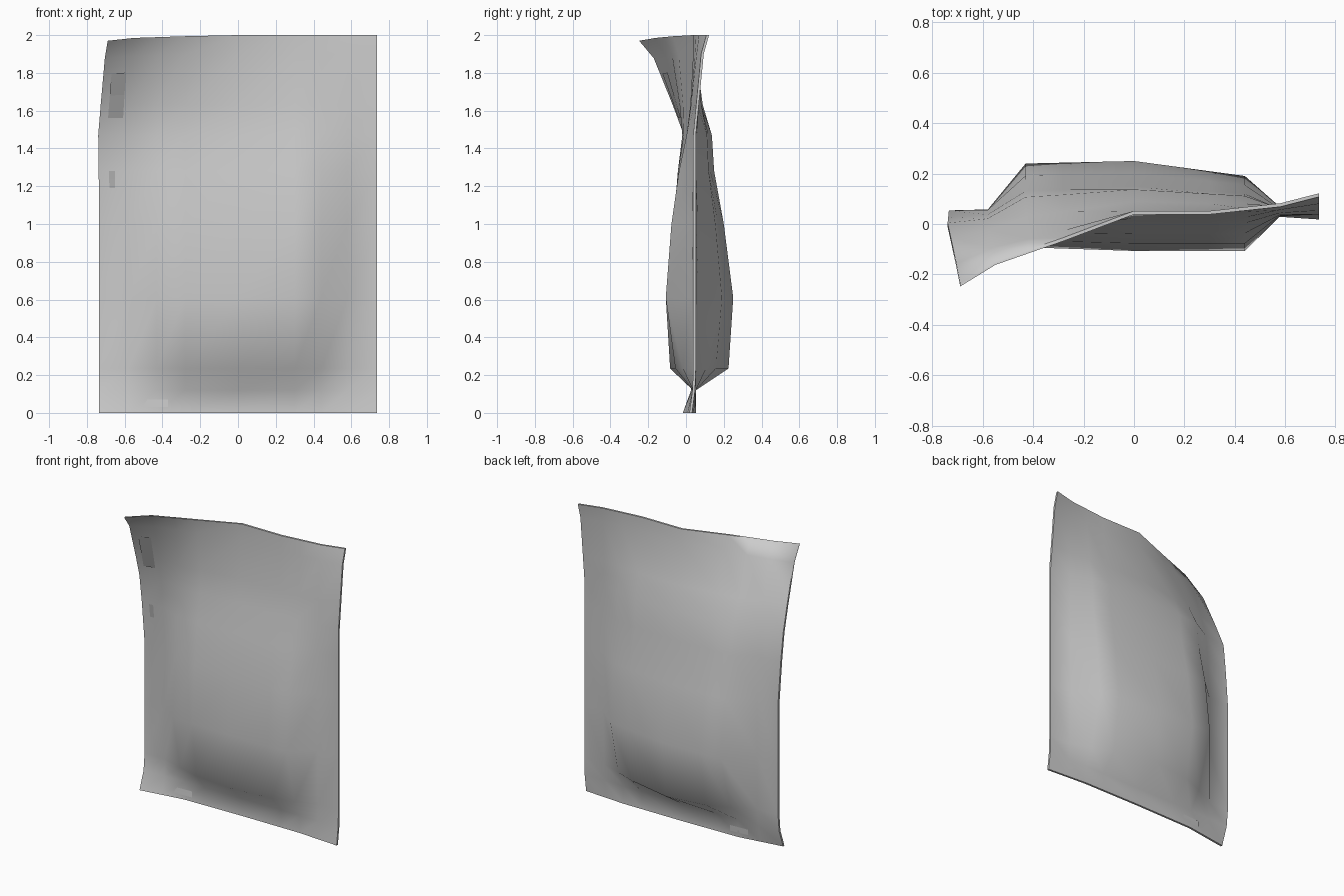
import bpy, bmesh

if "Cube" in bpy.data.objects:
    bpy.data.objects.remove(bpy.data.objects["Cube"])


def lerp(table, t):
    """Piecewise linear lookup in a list of (position, value)."""
    if t <= table[0][0]:
        return table[0][1]
    for (a, va), (b, vb) in zip(table, table[1:]):
        if t <= b:
            return va + (vb - va) * (t - a) / (b - a)
    return table[-1][1]


XS = [-0.735, -0.58, -0.43, -0.28, 0, 0.3, 0.44, 0.58, 0.735]
ZS = [0, 0.12, 0.235, 0.61, 1.0, 1.28, 1.47, 1.63, 1.9, 2.0]
SEAM_Y, RIM = 0.045, 0.007

# bulge profiles up the height and across the width
BACK_Z = [(0.12, 0), (0.235, .173), (0.61, .198), (1.0, .148), (1.28, .097),
          (1.47, .085), (1.63, .037), (1.9, 0)]
FRONT_Z = [(0.12, 0), (0.235, .122), (0.61, .145), (1.0, .115), (1.28, .075),
           (1.47, .035), (1.63, .015), (1.9, 0)]
BACK_X = [(-0.735, 0.01), (-0.58, 0.03), (-0.43, .95), (0, 1), (0.44, .7), (0.58, .08), (0.735, 0)]
FRONT_X = [(-0.735, 0.01), (-0.58, 0.03), (-0.43, .9), (0, 1), (0.44, 1), (0.58, .05), (0.735, 0)]
# lower corners of the bulge are rounded off
CORNER_X = [(0, 0), (0.28, .18), (0.44, .55), (0.58, .6)]
CORNER_Z = [(0.235, 1), (0.61, 0)]

# curled corners: (across, up, amount)
CURLS = [
    ([(-0.735, 1), (-0.58, .7), (-0.28, .37), (0, 0)],
     [(1.07, 0), (1.47, .17), (1.9, .73), (2, 1)], -0.286),
    ([(0.3, 0), (0.58, .43), (0.735, 1)], [(1.47, 0), (1.9, .6), (2, 1)], 0.07),
    ([(-0.735, 1), (-0.43, .15), (0, 0)], [(0, 1), (0.12, .2), (0.235, 0)], -0.055),
    ([(0.44, 0), (0.735, 1)], [(0, 1), (0.12, .2), (0.235, 0)], -0.02),
]
LEFT_SHIFT = [(1.07, 0), (1.47, -0.005), (1.9, 0.03), (2, 0.045)]
TOP_DROP = [(-0.735, 0.03), (-0.58, 0.015), (-0.28, 0.006), (0, 0)]


def surface(x, z, side, lift=0):
    """Point on the front (side -1) or back (side 1) sheet."""
    px, pz = (BACK_X, BACK_Z) if side > 0 else (FRONT_X, FRONT_Z)
    bulge = lerp(px, x) * lerp(pz, z) * (1 - lerp(CORNER_X, abs(x)) * lerp(CORNER_Z, z))
    y = SEAM_Y + side * (RIM + lift + bulge)
    y += sum(lerp(cx, x) * lerp(cz, z) * k for cx, cz, k in CURLS)
    dx = lerp(LEFT_SHIFT, z) * lerp([(-0.735, 1), (-0.28, 0)], x)
    dz = lerp(TOP_DROP, x) * lerp([(1.63, 0), (2, 1)], z)
    return (x + dx, y, z - dz)


def finish(bm, name, grey):
    bmesh.ops.recalc_face_normals(bm, faces=bm.faces)
    me = bpy.data.meshes.new(name)
    bm.to_mesh(me)
    bm.free()
    ob = bpy.data.objects.new(name, me)
    bpy.context.collection.objects.link(ob)
    mat = bpy.data.materials.new(name)
    mat.diffuse_color = (grey, grey, grey, 1)
    mat.use_nodes = True
    mat.node_tree.nodes["Principled BSDF"].inputs["Base Color"].default_value = mat.diffuse_color
    me.materials.append(mat)
    return ob


def sheet(bm, xs, zs, side, lift=0):
    g = [[bm.verts.new(surface(x, z, side, lift)) for x in xs] for z in zs]
    for r0, r1 in zip(g, g[1:]):
        for i in range(len(xs) - 1):
            bm.faces.new((r0[i], r0[i + 1], r1[i + 1], r1[i]))
    return g


def rim(g):
    return g[0] + [r[-1] for r in g[1:]] + g[-1][-2::-1] + [r[0] for r in g[-2:0:-1]]


# stuffed bag: front and back sheets joined by a narrow seam
bm = bmesh.new()
a, b = [rim(sheet(bm, XS, ZS, s)) for s in (-1, 1)]
for i in range(len(a)):
    j = (i + 1) % len(a)
    bm.faces.new((a[i], a[j], b[j], b[i]))
bag = finish(bm, "bag_body", 0.55)
bpy.context.view_layer.objects.active = bag
bag.select_set(True)
bpy.ops.object.shade_smooth_by_angle(angle=1.2)

# small flat labels near the seams: x range, z range, side, shade
PATCHES = [("upper_patch", -0.69, -0.61, 1.56, 1.81, -1, .48),
           ("side_patch", -0.68, -0.65, 1.19, 1.28, -1, .48),
           ("lower_patch", -0.50, -0.37, 0.03, 0.07, -1, .66),
           ("lower_patch_back", -0.50, -0.37, 0.03, 0.07, 1, .66)]
for name, x0, x1, z0, z1, side, grey in PATCHES:
    bm = bmesh.new()
    sheet(bm, [x0, x1], [z0, (z0 + z1) / 2, z1], side, 0.003)
    finish(bm, name, grey)
